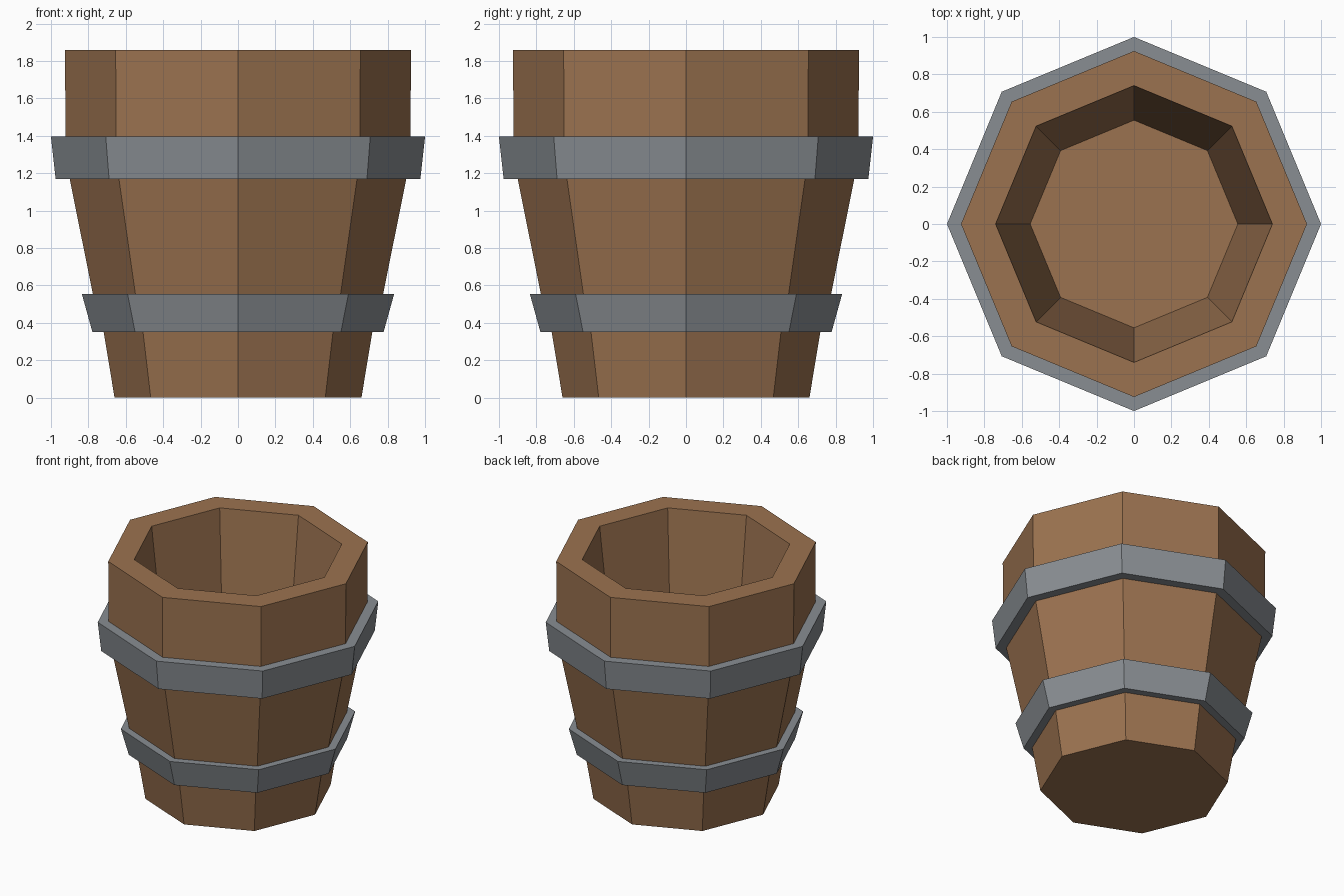
import bpy, bmesh, math

if "Cube" in bpy.data.objects:
    bpy.data.objects.remove(bpy.data.objects["Cube"])

SIDES = 8


def material(name, rgb):
    m = bpy.data.materials.new(name)
    m.diffuse_color = (*rgb, 1)
    m.use_nodes = True
    m.node_tree.nodes["Principled BSDF"].inputs["Base Color"].default_value = m.diffuse_color
    return m


def lathe(name, profile, mat, closed):
    """Sweep an (r, z) profile round z with flat sides; closed makes a ring, otherwise ends are capped."""
    bm = bmesh.new()
    loops = [[bm.verts.new((r * math.cos(2 * math.pi * i / SIDES),
                            r * math.sin(2 * math.pi * i / SIDES), z))
              for i in range(SIDES)] for r, z in profile]
    pairs = list(zip(loops, loops[1:]))
    if closed:
        pairs.append((loops[-1], loops[0]))
    else:
        bm.faces.new(loops[0])
        bm.faces.new(loops[-1])
    for a, b in pairs:
        for i in range(SIDES):
            j = (i + 1) % SIDES
            bm.faces.new((a[i], a[j], b[j], b[i]))
    bmesh.ops.recalc_face_normals(bm, faces=bm.faces)
    mesh = bpy.data.meshes.new(name)
    bm.to_mesh(mesh)
    bm.free()
    mesh.materials.append(mat)
    obj = bpy.data.objects.new(name, mesh)
    bpy.context.collection.objects.link(obj)
    return obj


wood = material("wood", (0.33, 0.17, 0.08))
iron = material("iron", (0.25, 0.27, 0.29))

# Wooden tub: outer wall, flat rim, tapered inside and floor
lathe("wooden_tub", [(0.66, 0), (0.718, 0.35), (0.775, 0.55), (0.90, 1.17),
                     (0.922, 1.39), (0.925, 1.86), (0.74, 1.86), (0.555, 0.22)], wood, False)

# Metal hoops, flaring with the wall
lathe("lower_hoop", [(0.718, 0.35), (0.778, 0.35), (0.835, 0.555), (0.775, 0.555)], iron, True)
lathe("upper_hoop", [(0.90, 1.17), (0.975, 1.17), (1.0, 1.395), (0.922, 1.395)], iron, True)
